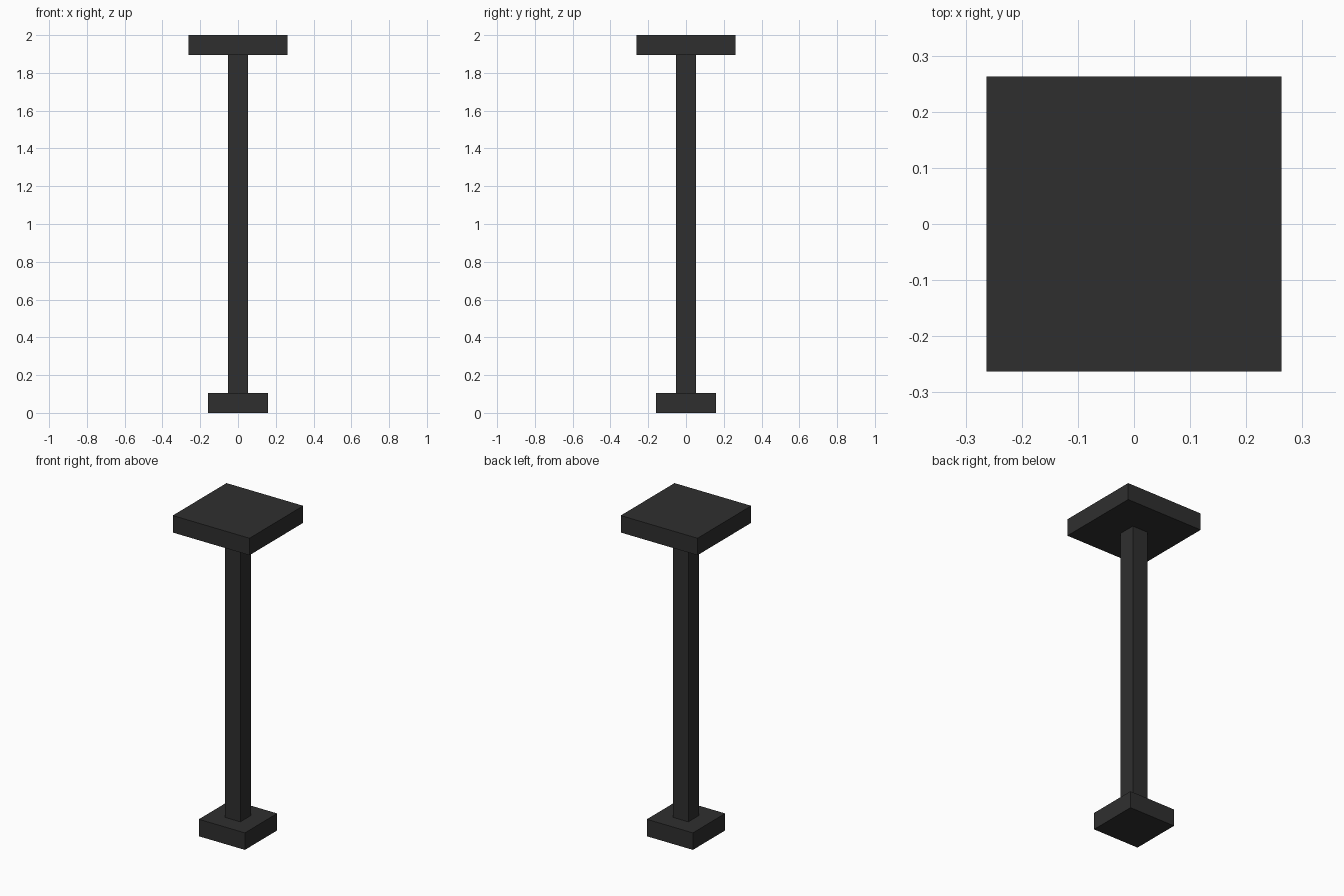
import bpy

cube = bpy.data.objects.get("Cube")
if cube:
    bpy.data.objects.remove(cube, do_unlink=True)

# Single dark charcoal finish
COLOR = (0.028, 0.028, 0.028, 1.0)
charcoal = bpy.data.materials.new("charcoal")
charcoal.use_nodes = True
charcoal.diffuse_color = COLOR
charcoal.node_tree.nodes["Principled BSDF"].inputs["Base Color"].default_value = COLOR

UNIT = 2 / 19  # post thickness; every size is a multiple of it


def square_block(name, width, bottom, top):
    """Square block centred on the axis, sized in units."""
    bpy.ops.mesh.primitive_cube_add(size=1, location=(0, 0, (bottom + top) / 2 * UNIT))
    block = bpy.context.object
    block.name = block.data.name = name
    block.scale = (width * UNIT, width * UNIT, (top - bottom) * UNIT)
    bpy.ops.object.transform_apply(location=False, rotation=False, scale=True)
    block.data.materials.append(charcoal)
    return block


# Foot, slender post and wide top plate
square_block("base", 3, 0, 1)
square_block("post", 1, 1, 18)
square_block("top_plate", 5, 18, 19)
